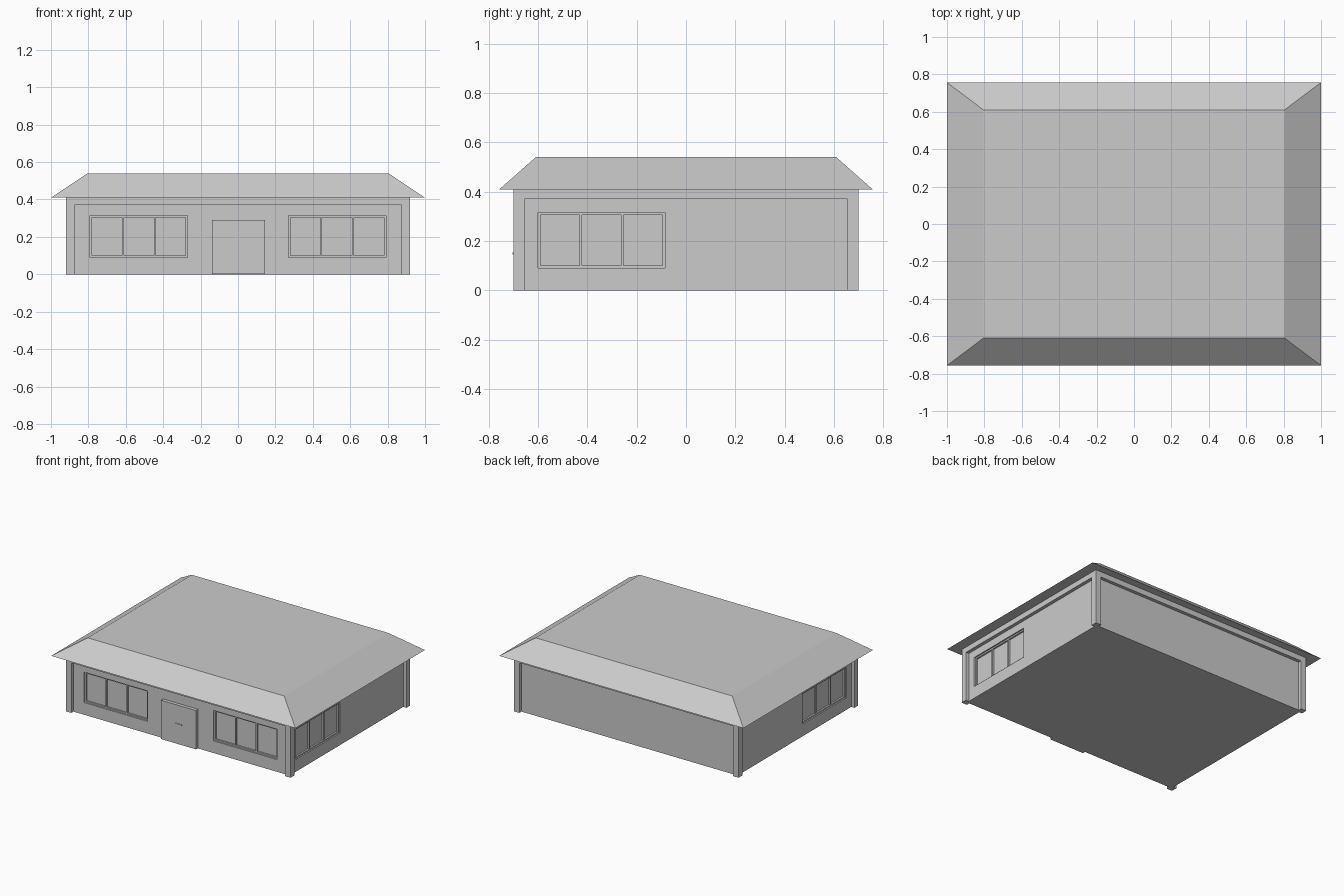
import bpy
import bmesh
from mathutils import Matrix, Vector

old = bpy.data.objects.get("Cube")
if old:
    bpy.data.objects.remove(old, do_unlink=True)

# One flat grey for the whole building
grey = bpy.data.materials.new("plain_grey")
grey.use_nodes = True
GREY = (0.6, 0.6, 0.6, 1)
grey.diffuse_color = GREY
grey.node_tree.nodes["Principled BSDF"].inputs["Base Color"].default_value = GREY

HALF_X, HALF_Y = 0.92, 0.70      # outer faces of the posts
STEP = 0.025                     # how far the walls sit behind the posts
WALL_X, WALL_Y = HALF_X - STEP, HALF_Y - STEP
EAVES, BEAM = 0.41, 0.37


def add_box(bm, lo, hi):
    lo, hi = Vector(lo), Vector(hi)
    size = hi - lo
    place = Matrix.Translation((lo + hi) / 2) @ Matrix.Diagonal((*size, 1))
    return bmesh.ops.create_cube(bm, size=1, matrix=place)["verts"]


def make(name, bm):
    bmesh.ops.recalc_face_normals(bm, faces=bm.faces)
    mesh = bpy.data.meshes.new(name)
    bm.to_mesh(mesh)
    bm.free()
    mesh.materials.append(grey)
    obj = bpy.data.objects.new(name, mesh)
    bpy.context.collection.objects.link(obj)
    return obj


def box(name, lo, hi):
    bm = bmesh.new()
    add_box(bm, lo, hi)
    return make(name, bm)


def cut(target, cutter):
    mod = target.modifiers.new("openings", "BOOLEAN")
    mod.operation, mod.solver, mod.object = "DIFFERENCE", "EXACT", cutter
    cutter.hide_render = True
    bpy.context.view_layer.objects.active = target
    bpy.ops.object.modifier_apply(modifier=mod.name)
    bpy.data.objects.remove(cutter, do_unlink=True)


def opening(bm, face, a, b, low, high, depth):
    """Recess between a and b along the chosen wall."""
    if face == "front":
        add_box(bm, (a, -WALL_Y - 0.02, low), (b, -WALL_Y + depth, high))
    else:
        s = 1 if face == "left" else -1
        xs = sorted((s * (WALL_X - depth), s * (WALL_X + 0.02)))
        add_box(bm, (xs[0], a, low), (xs[1], b, high))


# Walls with recessed three-pane windows
walls = box("walls", (-WALL_X, -WALL_Y, 0), (WALL_X, WALL_Y, BEAM + 0.02))
windows = [("front", -0.79, -0.27), ("front", 0.27, 0.79),
           ("left", -0.60, -0.085), ("right", -0.60, -0.085)]
SILL, HEAD, RIM = 0.09, 0.315, 0.01

frames = bmesh.new()
for face, a, b in windows:
    opening(frames, face, a, b, SILL, HEAD, 0.01)
cut(walls, make("frame_cutter", frames))

panes = bmesh.new()
for face, a, b in windows:
    pitch = (b - a - RIM) / 3
    for i in range(3):
        start = a + RIM + i * pitch
        opening(panes, face, start, start + pitch - RIM, SILL + RIM, HEAD - RIM, 0.022)
cut(walls, make("pane_cutter", panes))

# Corner posts and the beam under the eaves
for sx, side in ((-1, "right"), (1, "left")):
    for sy, end in ((-1, "front"), (1, "back")):
        xs = sorted((sx * HALF_X, sx * (HALF_X - 0.045)))
        ys = sorted((sy * HALF_Y, sy * (HALF_Y - 0.045)))
        box(f"{end}_{side}_post", (xs[0], ys[0], 0), (xs[1], ys[1], BEAM))
box("eaves_beam", (-HALF_X, -HALF_Y, BEAM), (HALF_X, HALF_Y, EAVES))

# Door and its handle
box("front_door", (-0.14, -HALF_Y, 0.003), (0.145, -WALL_Y + 0.01, 0.29))
box("door_handle", (-0.02, -HALF_Y - 0.004, 0.146), (0.03, -HALF_Y + 0.005, 0.154))

# Sloped roof with a flat top
bm = bmesh.new()
for v in add_box(bm, (-1, -0.757, EAVES), (1, 0.757, 0.54)):
    if v.co.z > EAVES + 0.05:
        v.co.x *= 0.805
        v.co.y *= 0.61 / 0.757
make("roof", bm)
